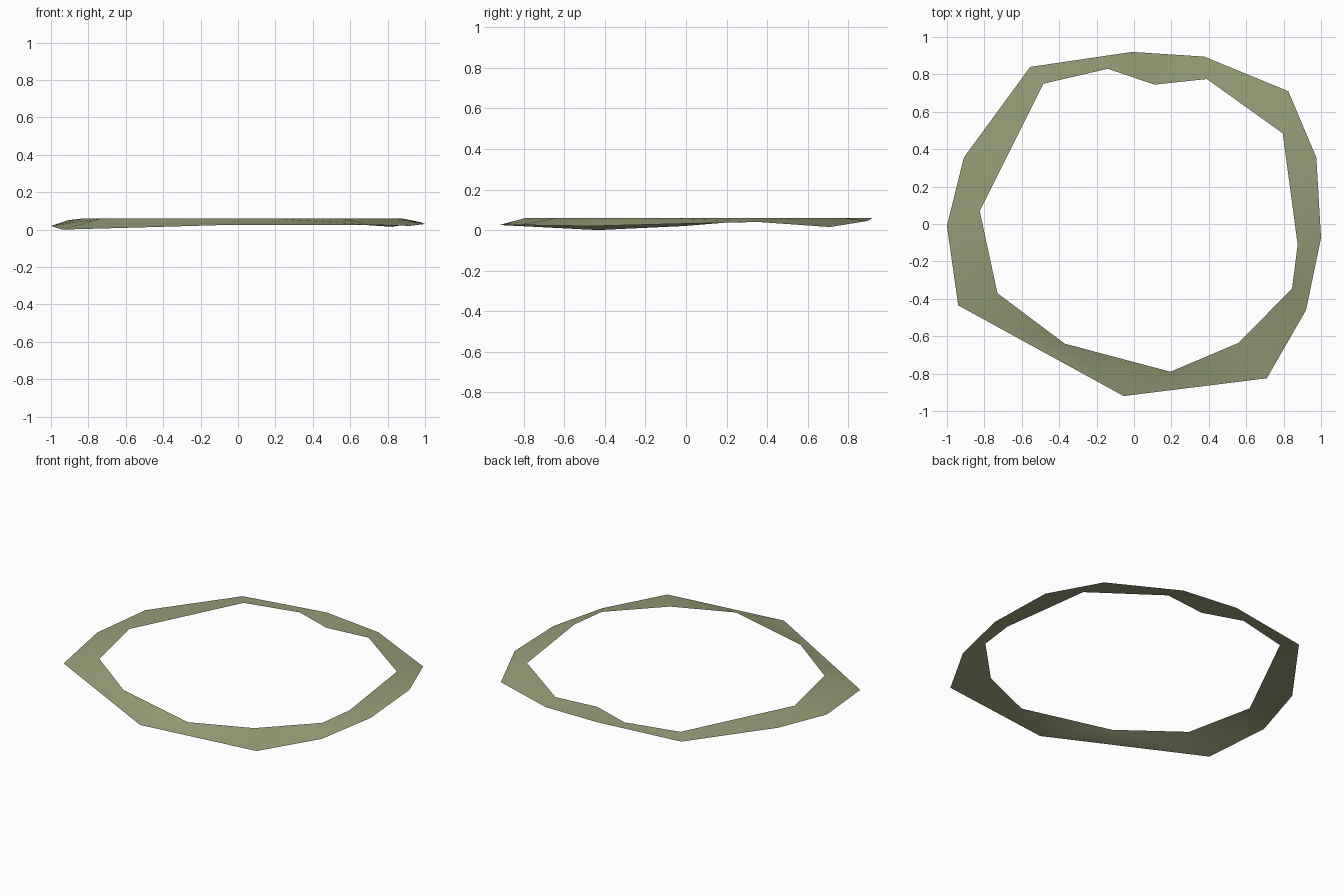
import bpy, bmesh
from mathutils import Vector

if "Cube" in bpy.data.objects:
    bpy.data.objects.remove(bpy.data.objects["Cube"])

# Outer rim (dips towards the ground) and flat inner rim, both counter-clockwise from +x
outer = [(1, -.075, .03), (.975, .355, .04), (.825, .71, .015), (.375, .895, .045),
         (-.01, .92, .06), (-.555, .84, .05), (-.91, .355, .05), (-1, -.01, .02),
         (-.94, -.435, 0), (-.055, -.92, .025), (.71, -.825, .025), (.92, -.46, .02)]
inner = [(.875, -.11), (.795, .485), (.39, .775), (.11, .745), (-.14, .83), (-.485, .75),
         (-.825, .07), (-.73, -.37), (-.37, -.64), (.195, -.79), (.56, -.635), (.845, -.345)]

bm = bmesh.new()
o = [bm.verts.new(p) for p in outer]
n = [bm.verts.new((x, y, .06)) for x, y in inner]

# Zip the two rims together, always taking the shorter diagonal
i = j = 0
while i < len(o) or j < len(n):
    a, b = o[i % len(o)], n[j % len(n)]
    a2, b2 = o[(i + 1) % len(o)], n[(j + 1) % len(n)]
    step_outer = j == len(n) or (i < len(o) and (a2.co - b.co).length < (b2.co - a.co).length)
    if step_outer:
        bm.faces.new((a, a2, b))
        i += 1
    else:
        bm.faces.new((a, b2, b))
        j += 1
for f in bm.faces:
    f.normal_update()
    if f.normal.z < 0:
        f.normal_flip()
    f.smooth = True

mesh = bpy.data.meshes.new("ground_ring")
bm.to_mesh(mesh)
bm.free()
ring = bpy.data.objects.new("ground_ring", mesh)
bpy.context.collection.objects.link(ring)

# Dull moss green
mat = bpy.data.materials.new("moss_green")
mat.diffuse_color = (.31, .35, .19, 1)
mat.use_nodes = True
mat.node_tree.nodes["Principled BSDF"].inputs["Base Color"].default_value = mat.diffuse_color
mesh.materials.append(mat)
